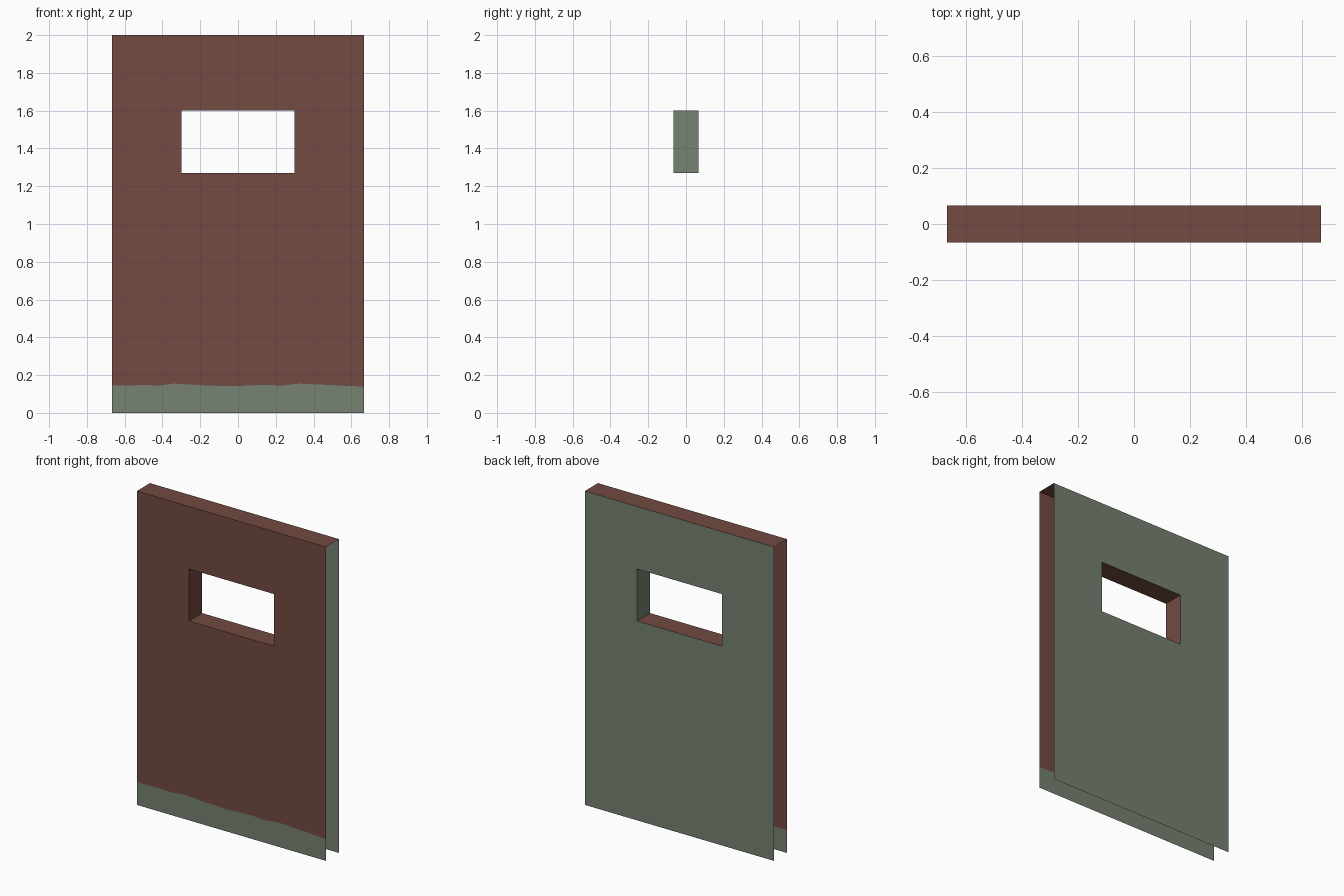
import bpy

if "Cube" in bpy.data.objects:
    bpy.data.objects.remove(bpy.data.objects["Cube"])

# Overall sizes: half width, half depth, height and window opening
W, D, H = 0.667, 0.066, 2.0
WX, WZ0, WZ1 = 0.3, 1.27, 1.602


def material(name, rgb):
    m = bpy.data.materials.new(name)
    m.diffuse_color = (*rgb, 1.0)
    m.use_nodes = True
    m.node_tree.nodes["Principled BSDF"].inputs["Base Color"].default_value = m.diffuse_color
    return m


RED = material("brick red paint", (0.171, 0.069, 0.053))
GREEN = material("grey green paint", (0.181, 0.223, 0.171))


def build(name, quads):
    """Make one object from (four corners, material) pairs."""
    verts, faces = [], []
    for corners, _ in quads:
        faces.append(range(len(verts), len(verts) + 4))
        verts += corners
    mesh = bpy.data.meshes.new(name)
    mesh.from_pydata(verts, [], [list(f) for f in faces])
    mesh.materials.append(RED)
    mesh.materials.append(GREEN)
    for poly, (_, mat) in zip(mesh.polygons, quads):
        poly.material_index = 0 if mat is RED else 1
    obj = bpy.data.objects.new(name, mesh)
    bpy.context.collection.objects.link(obj)


def upright(x0, x1, y, a0, a1, b0, b1):
    """Upright quad from heights a0/a1 to b0/b1, facing away from the middle."""
    c = [(x0, y, a0), (x1, y, a1), (x1, y, b1), (x0, y, b0)]
    return c if y < 0 else c[::-1]


def around_window(y, mat):
    """Wall beside and above the window opening."""
    return [(upright(x0, x1, y, z0, z0, z1, z1), mat) for x0, x1, z0, z1 in (
        (-W, -WX, WZ0, WZ1), (WX, W, WZ0, WZ1), (-W, W, WZ1, H))]


# Front panel: red above an uneven green band along the bottom
band = [(-W, .147), (-.60, .144), (-.50, .148), (-.42, .145), (-.34, .155),
        (-.20, .147), (-.03, .141), (.08, .146), (.16, .149), (.23, .144),
        (.32, .155), (.50, .147), (W, .139)]
front = around_window(-D, RED)
for (x0, z0), (x1, z1) in zip(band, band[1:]):
    front.append((upright(x0, x1, -D, 0, 0, z0, z1), GREEN))
    front.append((upright(x0, x1, -D, z0, z1, WZ0, WZ0), RED))
build("front_panel", front)

# Back panel: all green
build("back_panel", around_window(D, GREEN)
      + [(upright(-W, W, D, 0, 0, WZ0, WZ0), GREEN)])

# Top edge (both ends and the bottom stay open)
build("top_edge", [([(-W, -D, H), (W, -D, H), (W, D, H), (-W, D, H)], RED)])

# Window lining: sill, lintel and two jambs, facing into the opening
build("window_lining", [
    ([(-WX, -D, WZ0), (WX, -D, WZ0), (WX, D, WZ0), (-WX, D, WZ0)], RED),
    ([(-WX, D, WZ1), (WX, D, WZ1), (WX, -D, WZ1), (-WX, -D, WZ1)], RED),
    ([(-WX, -D, WZ0), (-WX, D, WZ0), (-WX, D, WZ1), (-WX, -D, WZ1)], RED),
    ([(WX, D, WZ0), (WX, -D, WZ0), (WX, -D, WZ1), (WX, D, WZ1)], GREEN)])
